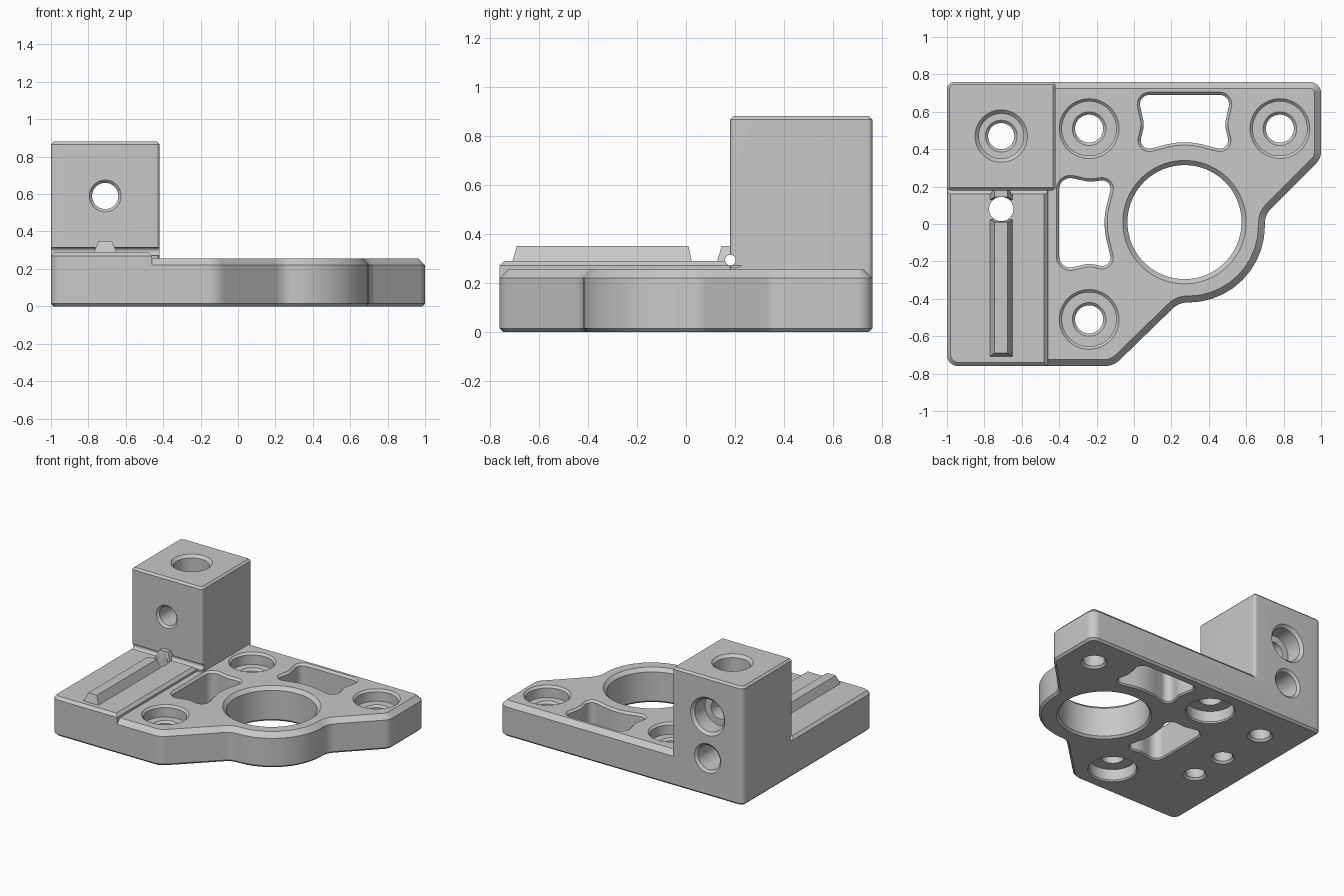
import bpy, bmesh
from math import cos, sin, pi, tan
from mathutils import Vector

if "Cube" in bpy.data.objects:
    bpy.data.objects.remove(bpy.data.objects["Cube"], do_unlink=True)

grey = bpy.data.materials.new("machined grey")
grey.use_nodes = True
colour = (0.58, 0.58, 0.58, 1)
grey.diffuse_color = colour
grey.node_tree.nodes["Principled BSDF"].inputs["Base Color"].default_value = colour


def fillet(corners, steps=10):
    """Counter-clockwise outline from (x, y, radius) corners."""
    out = []
    for i, (x, y, r) in enumerate(corners):
        p = Vector((x, y))
        a = (Vector(corners[i - 1][:2]) - p).normalized()
        b = (Vector(corners[(i + 1) % len(corners)][:2]) - p).normalized()
        if r == 0:
            out.append(p)
            continue
        half = a.angle(b) / 2
        centre = p + (a + b).normalized() * r / sin(half)
        start = p + a * r / tan(half) - centre
        end = p + b * r / tan(half) - centre
        sweep = pi - 2 * half
        for k in range(steps + 1):
            t = k / steps
            out.append(centre + (start * sin((1 - t) * sweep) + end * sin(t * sweep)) / sin(sweep))
    return out


def inset(outline, d):
    out = []
    for i, p in enumerate(outline):
        a = (p - outline[i - 1]).normalized()
        b = (outline[(i + 1) % len(outline)] - p).normalized()
        n1, n2 = Vector((-a.y, a.x)), Vector((-b.y, b.x))
        out.append(p + (n1 + n2) * d / (1 + n1.dot(n2)))
    return out


def loft(name, rings):
    """Closed solid through rings that run counter-clockwise about their axis."""
    bm = bmesh.new()
    loops = [[bm.verts.new(p) for p in ring] for ring in rings]
    n = len(loops[0])
    for low, high in zip(loops, loops[1:]):
        for i in range(n):
            j = (i + 1) % n
            bm.faces.new((low[i], low[j], high[j], high[i]))
    bm.faces.new(loops[0][::-1])
    bm.faces.new(loops[-1])
    bm.normal_update()
    mesh = bpy.data.meshes.new(name)
    bm.to_mesh(mesh)
    bm.free()
    mesh.materials.append(grey)
    ob = bpy.data.objects.new(name, mesh)
    bpy.context.collection.objects.link(ob)
    return ob


def prism(name, outline, layers):
    """Stack an outline at (height, inset) layers."""
    return loft(name, [[(p.x, p.y, z) for p in inset(outline, d)] for z, d in layers])


def rect(x0, x1, y0, y1, z):
    return [(x0, y0, z), (x1, y0, z), (x1, y1, z), (x0, y1, z)]


cutters = []


def bore(a, b, steps, axis="z", sides=48):
    """Stepped round cutter from (position, radius) pairs along an axis."""
    rings = []
    for s, r in steps:
        ring = []
        for k in range(sides):
            u, v = r * cos(2 * pi * k / sides), r * sin(2 * pi * k / sides)
            if axis == "z":
                ring.append((a + u, b + v, s))
            elif axis == "y":
                ring.append((a + v, s, b + u))
            else:
                ring.append((s, a + u, b + v))
        rings.append(ring)
    cutters.append(loft("hole_cutter", rings))


# Solid parts
plate = prism("base_plate", fillet([
    (-1, -0.76, 0.06), (-0.11, -0.76, 0.12), (0.24, -0.42, 0.11), (0.70, -0.42, 0.41),
    (0.70, 0.05, 0.11), (1, 0.35, 0.09), (1, 0.76, 0.06), (-1, 0.76, 0.04)]),
    [(0, 0.015), (0.015, 0), (0.22, 0), (0.255, 0.035)])
platform = prism("raised_platform", fillet([
    (-1, -0.76, 0.06), (-0.46, -0.76, 0), (-0.46, 0.22, 0), (-1, 0.22, 0)]),
    [(0.22, 0), (0.27, 0), (0.29, 0.02)])
block = prism("clamp_block", fillet([
    (-1, 0.18, 0.02), (-0.42, 0.18, 0.02), (-0.42, 0.76, 0.02), (-1, 0.76, 0.04)]),
    [(0.22, 0), (0.866, 0), (0.88, 0.014)])
rib = loft("guide_rib", [rect(-0.775, -0.645, -0.71, 0.025, 0.28),
                         rect(-0.745, -0.675, -0.69, 0.01, 0.35)])
stub = loft("guide_rib_stub", [rect(-0.775, -0.645, 0.125, 0.2, 0.28),
                               rect(-0.745, -0.675, 0.145, 0.2, 0.35)])

# Bolt holes, two of them recessed from below
for x, y, recessed in ((-0.24, 0.51, True), (-0.24, -0.51, True), (0.78, 0.51, False)):
    low = [(-0.01, 0.175), (0.01, 0.16), (0.09, 0.16), (0.09, 0.075)] if recessed else \
        [(-0.01, 0.1), (0.015, 0.075)]
    bore(x, y, low + [(0.155, 0.075), (0.17, 0.09), (0.17, 0.145), (0.24, 0.145), (0.27, 0.175)])

# Large bearing opening
bore(0.27, 0.01, [(-0.01, 0.33), (0.015, 0.305), (0.23, 0.305), (0.27, 0.345)], sides=80)

# Shaped windows
windows = (
    [(0.02, 0.385, 0.045), (0.27, 0.45, 0.4), (0.52, 0.385, 0.045),
     (0.485, 0.53, 0.12), (0.52, 0.69, 0.05), (0.02, 0.69, 0.05), (0.055, 0.53, 0.12)],
    [(-0.40, -0.25, 0.06), (-0.24, -0.21, 0.15), (-0.11, -0.24, 0.045),
     (-0.17, 0.01, 0.4), (-0.11, 0.24, 0.045), (-0.24, 0.225, 0.15), (-0.40, 0.26, 0.06)])
for corners in windows:
    cutters.append(prism("window_cutter", fillet(corners),
                         [(-0.01, -0.02), (0.01, 0), (0.24, 0), (0.27, -0.03)]))

# Holes on the rib line
bore(-0.71, -0.21, [(-0.01, 0.09), (0.015, 0.065), (0.2, 0.065)])
bore(-0.71, 0.08, [(-0.01, 0.09), (0.015, 0.065), (0.4, 0.065)])
bore(-0.71, 0.47, [(-0.01, 0.095), (0.015, 0.07), (0.735, 0.07), (0.75, 0.085),
                   (0.75, 0.12), (0.86, 0.12), (0.89, 0.15)])

# Horizontal holes through the block
bore(-0.71, 0.59, [(0.17, 0.095), (0.195, 0.07), (0.62, 0.07), (0.62, 0.12),
                   (0.74, 0.12), (0.77, 0.15)], "y")
bore(-0.71, 0.28, [(0.3, 0.09), (0.745, 0.09), (0.77, 0.12)], "y")

# Relief groove at the foot of the block
bore(0.181, 0.293, [(-1.1, 0.022), (-0.3, 0.022)], "x", 20)

# Cut every solid, then shade it
for ob in (plate, platform, block, rib, stub):
    for cutter in cutters:
        mod = ob.modifiers.new("cut", "BOOLEAN")
        mod.operation = "DIFFERENCE"
        mod.solver = "EXACT"
        mod.object = cutter
    bpy.context.view_layer.update()
    evaluated = ob.evaluated_get(bpy.context.evaluated_depsgraph_get())
    mesh = bpy.data.meshes.new_from_object(evaluated)
    ob.modifiers.clear()
    ob.data = mesh
    bpy.ops.object.select_all(action="DESELECT")
    ob.select_set(True)
    bpy.context.view_layer.objects.active = ob
    bpy.ops.object.shade_smooth_by_angle(angle=pi / 7)

for cutter in cutters:
    bpy.data.objects.remove(cutter, do_unlink=True)
